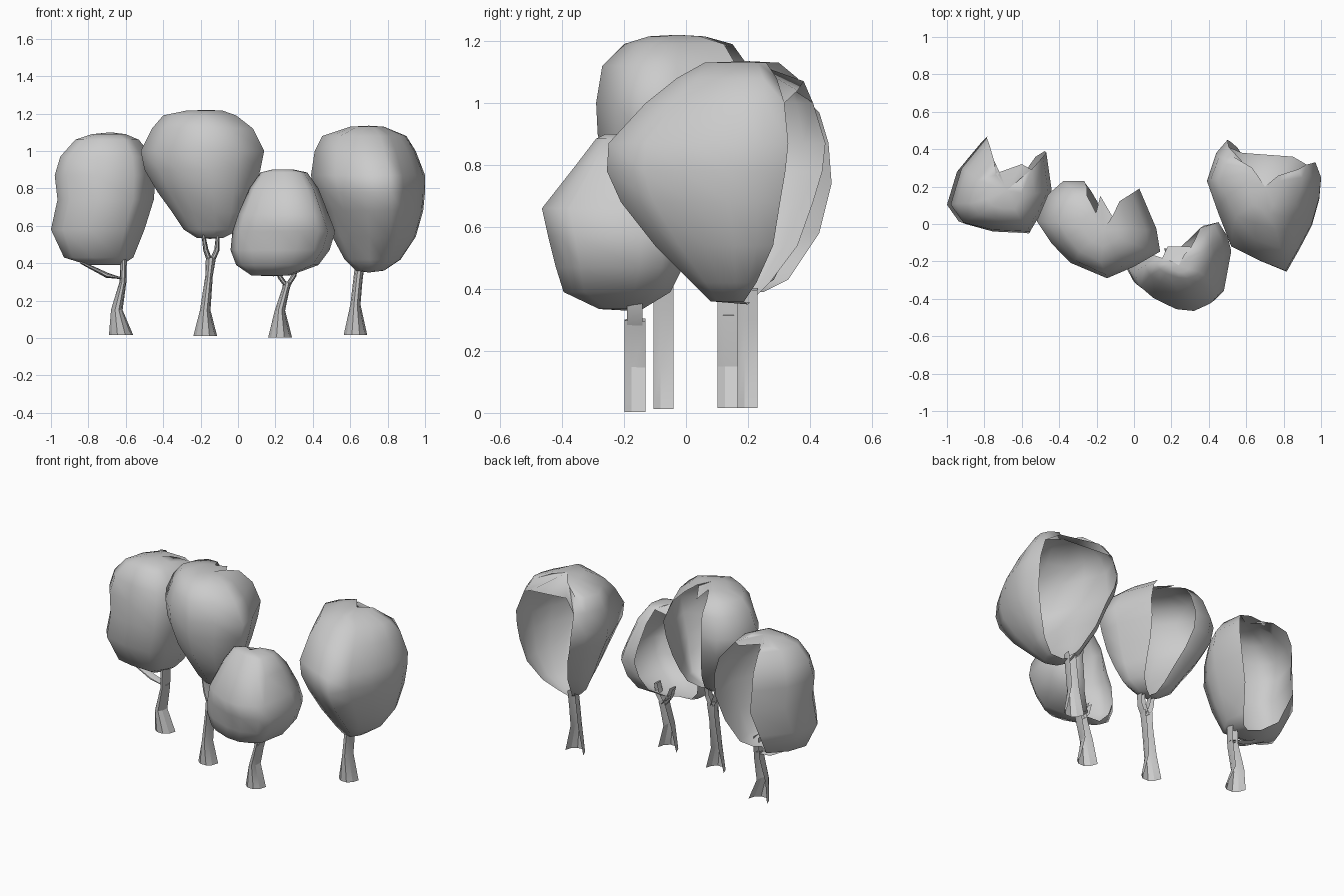
import bpy, math

def make(name, verts, faces, angle):
    me = bpy.data.meshes.new(name)
    me.from_pydata(verts, [], faces)
    me.update()
    ob = bpy.data.objects.new(name, me)
    bpy.context.collection.objects.link(ob)
    bpy.ops.object.select_all(action='DESELECT')
    ob.select_set(True)
    bpy.context.view_layer.objects.active = ob
    bpy.ops.object.shade_smooth_by_angle(angle=math.radians(angle))
    return ob

def canopy(name, outline, rows, top, bottom, roof=(), k=0):
    """Open-backed leaf shell: plan outline fitted into each row's (z, x0, x1, y0, y1) box.
    The roof points bridge the two open edges at the back, over rows 0 to k."""
    xs, ys = zip(*outline)
    n = len(outline)
    verts, faces = [], []
    for z, x0, x1, y0, y1 in rows:
        for x, y in outline:
            u = (x - min(xs)) / (max(xs) - min(xs))
            v = (y - min(ys)) / (max(ys) - min(ys))
            verts.append((x0 + u * (x1 - x0), y0 + v * (y1 - y0), z))
    verts += [top, bottom]
    t, b = len(verts) - 2, len(verts) - 1
    last = (len(rows) - 1) * n
    for i in range(n - 1):
        faces.append((t, i, i + 1))
        faces.append((b, last + i + 1, last + i))
        for r in range(len(rows) - 1):
            a = r * n + i
            faces.append((a, a + n, a + n + 1, a + 1))
    if roof:
        chain = [r * n + n - 1 for r in range(k + 1)]
        chain += range(len(verts), len(verts) + len(roof))
        chain += [r * n for r in range(k, -1, -1)]
        verts += roof
        faces += [(t, p, q) for p, q in zip(chain, chain[1:])]
    make(name, verts, faces, 110)

def limb(name, path, y, depth):
    """Half tube, open at the back, along (x, z, half width) points."""
    section = [(-1, 1), (-.75, -.3), (-.3, -1), (.35, -1), (.8, -.3), (1, 1)]
    n = len(section)
    verts, faces = [], []
    for k, (x, z, w) in enumerate(path):
        px, pz, _ = path[max(k - 1, 0)]
        qx, qz, _ = path[min(k + 1, len(path) - 1)]
        d = math.hypot(qx - px, qz - pz)
        cx, cz = (qz - pz) / d, -(qx - px) / d
        if k == 0:
            cx, cz = 1, 0
        for s, v in section:
            verts.append((x + s * w * cx, y + v * depth, z + s * w * cz))
    for k in range(len(path) - 1):
        for i in range(n - 1):
            a = k * n + i
            faces.append((a, a + 1, a + n + 1, a + n))
    make(name, verts, faces, 25)

# Far left tree
canopy("far_left_canopy",
       [(-.80, .47), (-.94, .3), (-1, .1), (-.93, .0), (-.77, -.04), (-.56, -.05),
        (-.5, .05), (-.44, .18), (-.47, .39)],
       [(1.09, -.78, -.60, .08, .27), (1.06, -.87, -.53, .02, .34), (.97, -.95, -.46, -.02, .43),
        (.87, -.98, -.44, -.04, .46), (.74, -.965, -.45, -.05, .47), (.58, -1, -.5, -.03, .43),
        (.43, -.93, -.56, .03, .33), (.39, -.8, -.62, .1, .25)],
       (-.68, .18, 1.1), (-.68, .2, .39),
       [(-.60, .32, 1.06), (-.74, .27, 1.09)], 1)
limb("far_left_trunk", [(-.625, .015, .065), (-.648, .15, .031), (-.615, .3, .018), (-.612, .42, .018)], .135, .033)
limb("far_left_branch", [(-.61, .315, .016), (-.70, .335, .014), (-.84, .405, .008)], .135, .02)

# Mid left tree
canopy("mid_left_canopy",
       [(-.26, .23), (-.37, .23), (-.45, .16), (-.51, .02), (-.43, -.1), (-.33, -.2), (-.14, -.28),
        (.0, -.22), (.14, -.14), (.12, -.02), (.03, .19)],
       [(1.215, -.28, -.08, -.12, .06), (1.19, -.4, -.01, -.2, .15), (1.12, -.46, .08, -.27, .2),
        (1.0, -.52, .14, -.29, .23), (.9, -.5, .12, -.285, .22), (.78, -.43, .085, -.26, .18),
        (.67, -.35, .05, -.2, .12), (.58, -.29, .01, -.14, .06), (.535, -.22, -.08, -.1, .0)],
       (-.16, -.03, 1.22), (-.15, -.04, .53),
       [(-.11, .03, 1.2), (-.18, .15, 1.18)], 0)
limb("mid_left_trunk", [(-.175, .012, .063), (-.175, .15, .028), (-.155, .33, .02), (-.145, .43, .027)], -.073, .032)
limb("mid_left_branch_a", [(-.15, .41, .016), (-.172, .47, .014), (-.185, .55, .01)], -.073, .025)
limb("mid_left_branch_b", [(-.14, .41, .016), (-.113, .47, .014), (-.108, .55, .01)], -.073, .025)

# Mid right tree
canopy("mid_right_canopy",
       [(.03, -.16), (-.04, -.25), (.0, -.33), (.08, -.39), (.22, -.45), (.33, -.46), (.43, -.42),
        (.48, -.37), (.52, -.15), (.5, -.07), (.45, .01), (.37, -.01)],
       [(.9, .18, .3, -.26, -.16), (.885, .12, .37, -.29, -.12), (.8, .06, .43, -.355, -.06),
        (.66, .0, .485, -.465, .0), (.57, -.03, .52, -.445, .01), (.47, -.04, .49, -.42, -.01),
        (.39, -.01, .43, -.395, -.05), (.335, .07, .28, -.28, -.14)],
       (.24, -.22, .9), (.19, -.19, .33),
       [(.30, -.12, .88), (.18, -.12, .86)], 1)
limb("mid_right_trunk", [(.225, .003, .064), (.225, .15, .027), (.255, .26, .02), (.265, .3, .022)], -.165, .034)
limb("mid_right_branch_a", [(.262, .275, .015), (.225, .325, .013), (.205, .39, .009)], -.165, .025)
limb("mid_right_branch_b", [(.262, .275, .015), (.3, .335, .013), (.315, .4, .009)], -.165, .025)

# Far right tree
canopy("far_right_canopy",
       [(.5, .45), (.44, .38), (.39, .23), (.45, .06), (.52, -.12), (.66, -.19), (.81, -.25), (.88, -.13),
        (.95, .0), (.99, .14), (1, .25), (.97, .33)],
       [(1.13, .6, .78, .06, .3), (1.08, .45, .9, -.03, .36), (1.0, .41, .95, -.13, .41),
        (.87, .39, 1.0, -.25, .45), (.78, .41, 1.0, -.255, .44), (.68, .455, .99, -.21, .41),
        (.54, .505, .95, -.1, .36), (.42, .57, .87, .02, .27), (.36, .63, .78, .08, .21)],
       (.7, .2, 1.135), (.7, .2, .35),
       [(.85, .36, 1.04), (.58, .38, 1.07)], 2)
limb("far_right_trunk", [(.628, .015, .063), (.628, .18, .027), (.64, .3, .025), (.652, .4, .025)], .198, .032)
